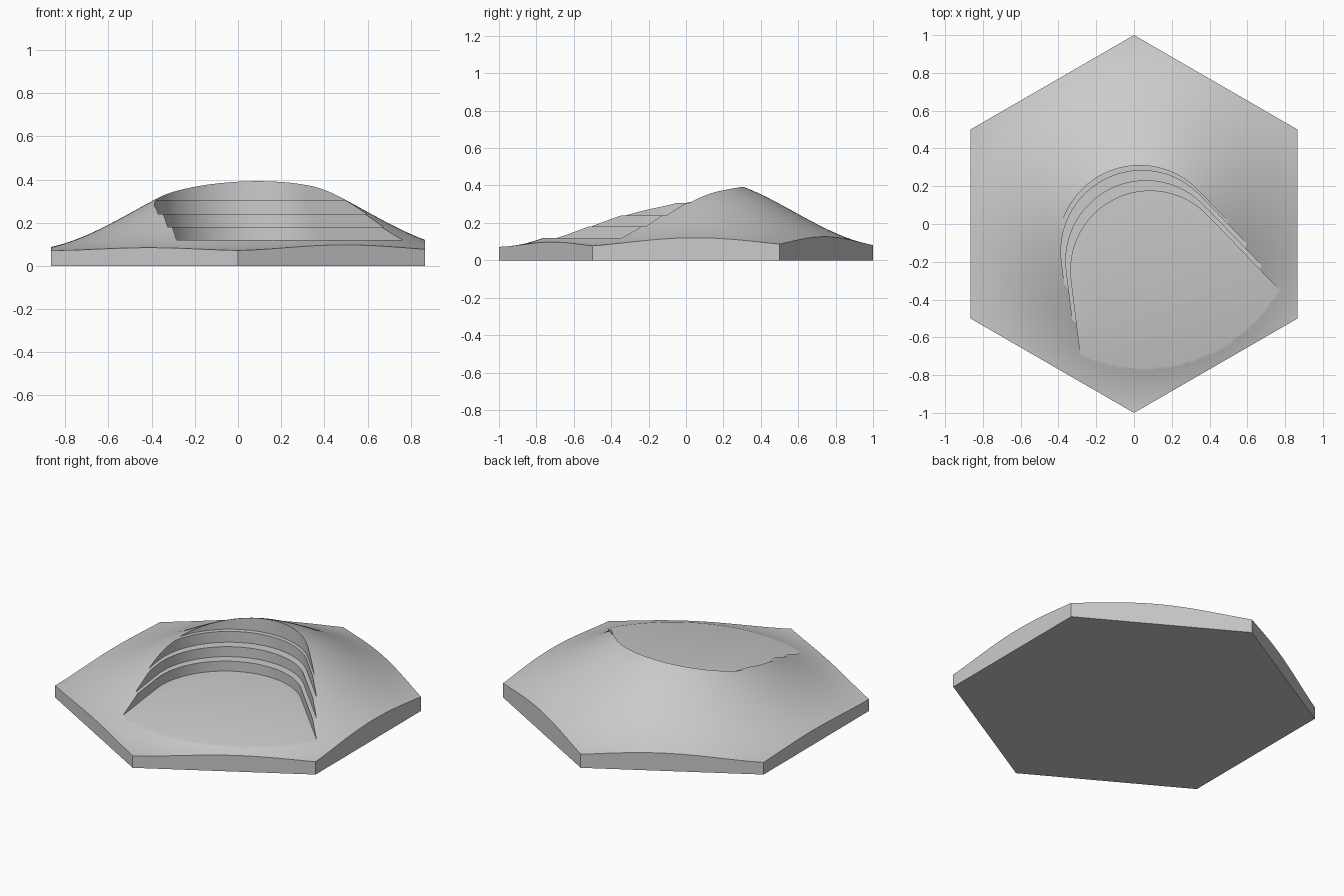
import bpy, bmesh, math
from mathutils import Vector

cube = bpy.data.objects.get("Cube")
if cube:
    bpy.data.objects.remove(cube, do_unlink=True)

stone = bpy.data.materials.new("plain_grey")
stone.use_nodes = True
grey = (0.6, 0.6, 0.6, 1)
stone.diffuse_color = grey
stone.node_tree.nodes["Principled BSDF"].inputs["Base Color"].default_value = grey

RINGS = 48
PEAK = Vector((0.055, 0.05))


def hill_height(x, y):
    r = min((Vector((x, y)) - PEAK).length / 1.06, 1)
    return 0.072 + 0.372 * (1 + math.cos(math.pi * r)) / 2


def make_object(name, bm):
    bmesh.ops.recalc_face_normals(bm, faces=bm.faces[:])
    mesh = bpy.data.meshes.new(name)
    bm.to_mesh(mesh)
    bm.free()
    obj = bpy.data.objects.new(name, mesh)
    bpy.context.collection.objects.link(obj)
    mesh.materials.append(stone)
    return obj


# Hexagonal tile with a rounded hill on top, built from concentric rings
corners = [Vector((math.sin(k * math.pi / 3), math.cos(k * math.pi / 3))) for k in range(6)]
bm = bmesh.new()
rings = []
for i in range(RINGS + 1):
    ring = []
    for k in range(6):
        for j in range(max(i, 1)):
            p = corners[k].lerp(corners[(k + 1) % 6], j / max(i, 1)) * i / RINGS
            if i or not ring:
                ring.append(bm.verts.new((p.x, p.y, hill_height(p.x, p.y))))
    rings.append(ring)
for i in range(1, RINGS + 1):
    outer, inner = rings[i], rings[i - 1]
    for k in range(6):
        for j in range(i):
            a, b = outer[k * i + j], outer[(k * i + j + 1) % len(outer)]
            c = inner[(k * (i - 1) + j) % len(inner)]
            bm.faces.new((a, b, c))
            if j < i - 1:
                bm.faces.new((b, inner[(k * (i - 1) + j + 1) % len(inner)], c))
rim = rings[-1]
base = [bm.verts.new((v.co.x, v.co.y, 0)) for v in rim]
for k in range(len(rim)):
    n = (k + 1) % len(rim)
    bm.faces.new((rim[k], rim[n], base[n], base[k]))
bm.faces.new(base)
hill = make_object("terraced_hill", bm)


# Fan-shaped cutter: a round back with two straight walls spreading forward
def terrace_cutter(t, floor):
    centre = Vector((0.085, -0.245)).lerp(Vector((0.03, -0.12)), t)
    radius = 0.42 + 0.01 * t
    left, right = math.radians(187), math.radians(44)
    outline = []
    for s in range(41):
        a = left + (right - left) * s / 40
        outline.append(centre + radius * Vector((math.cos(a), math.sin(a))))
    reach = 1.25
    outline.insert(0, outline[0] + reach * Vector((-math.sin(left), math.cos(left))))
    outline.append(outline[-1] + reach * Vector((math.sin(right), -math.cos(right))))
    bm = bmesh.new()
    face = bm.faces.new([bm.verts.new((p.x, p.y, floor)) for p in outline])
    top = bmesh.ops.extrude_face_region(bm, geom=[face])["geom"]
    bmesh.ops.translate(bm, vec=(0, 0, 1), verts=[g for g in top if isinstance(g, bmesh.types.BMVert)])
    return make_object("terrace_cutter", bm)


# Cut the terraces from the upper step down to the stage floor
bpy.ops.object.select_all(action="DESELECT")
bpy.context.view_layer.objects.active = hill
hill.select_set(True)
for t, floor in ((1, 0.305), (0.8, 0.24), (0.4, 0.18), (0, 0.12)):
    cutter = terrace_cutter(t, floor)
    cutter.hide_render = True
    cut = hill.modifiers.new("terrace", "BOOLEAN")
    cut.operation = "DIFFERENCE"
    cut.solver = "EXACT"
    cut.object = cutter
    bpy.ops.object.modifier_apply(modifier=cut.name)
    bpy.data.objects.remove(cutter, do_unlink=True)

bpy.ops.object.shade_smooth_by_angle(angle=math.radians(25))
